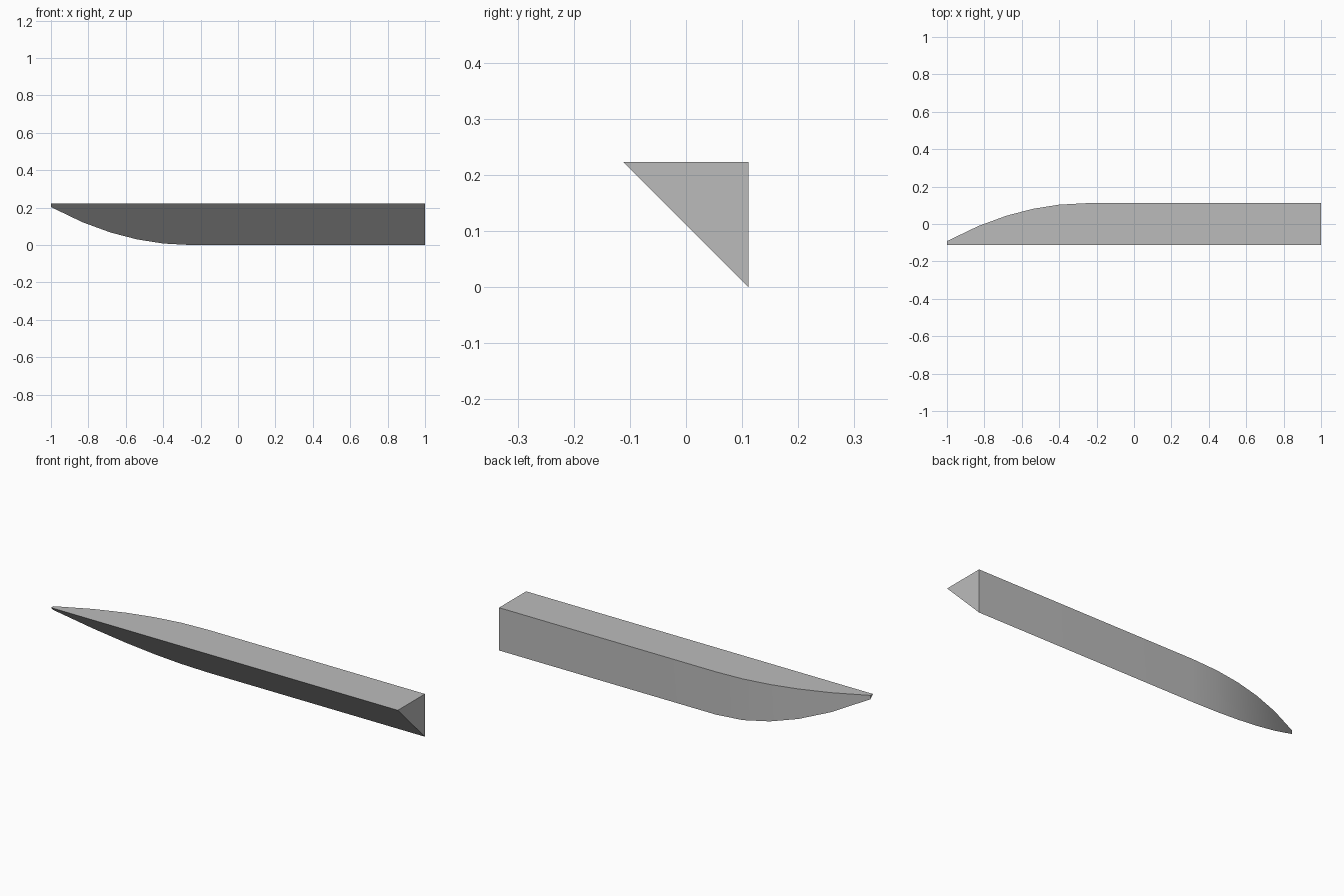
import bpy
import bmesh
import math

cube = bpy.data.objects.get("Cube")
if cube:
    bpy.data.objects.remove(cube, do_unlink=True)

SIZE = 0.223            # full width and height of the triangular section
FRONT = -SIZE / 2
CURVE_START = -0.25     # where the tapered tip begins
TIP = 0.02              # section size left at the tip

# Plain grey material
grey = bpy.data.materials.new("plain_grey")
grey.use_nodes = True
colour = (0.5, 0.5, 0.5, 1)
grey.diffuse_color = colour
grey.node_tree.nodes["Principled BSDF"].inputs["Base Color"].default_value = colour


def section_size(x):
    """Leg length of the right-angled section, shrinking towards the tip."""
    t = max(0, (CURVE_START - x) / (CURVE_START + 1))
    return SIZE - (SIZE - TIP) * t * t


# Wedge beam: triangular sections bridged along x, with flat caps
bm = bmesh.new()
rings = []
for x in (-1, -0.83, -0.68, -0.54, -0.4, CURVE_START, 1):
    s = section_size(x)
    points = [(x, FRONT, SIZE), (x, FRONT + s, SIZE), (x, FRONT + s, SIZE - s)]
    rings.append([bm.verts.new(p) for p in points])
for a, b in zip(rings, rings[1:]):
    for i in range(3):
        j = (i + 1) % 3
        bm.faces.new((a[i], a[j], b[j], b[i]))
bm.faces.new(rings[0])
bm.faces.new(rings[-1])
bmesh.ops.recalc_face_normals(bm, faces=bm.faces)

mesh = bpy.data.meshes.new("wedge_beam")
bm.to_mesh(mesh)
bm.free()
mesh.materials.append(grey)
beam = bpy.data.objects.new("wedge_beam", mesh)
bpy.context.collection.objects.link(beam)

# Smooth the curved back while keeping the long edges crisp
bpy.ops.object.select_all(action="DESELECT")
beam.select_set(True)
bpy.context.view_layer.objects.active = beam
bpy.ops.object.shade_smooth_by_angle(angle=math.radians(30))
